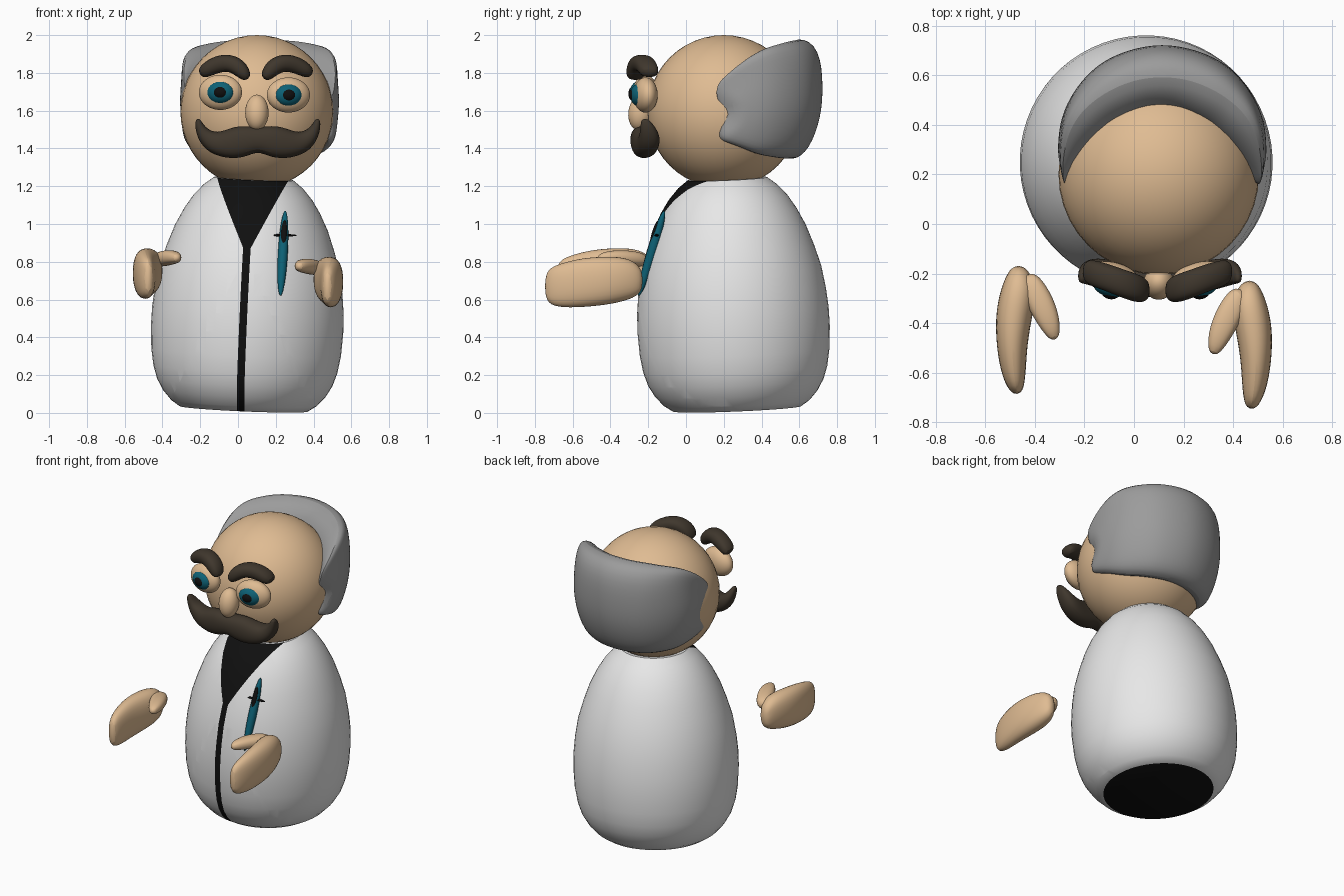
import bpy, bmesh
from math import sin, cos, pi, sqrt, radians
from mathutils import Vector

if "Cube" in bpy.data.objects:
    bpy.data.objects.remove(bpy.data.objects["Cube"])


def material(name, rgb):
    m = bpy.data.materials.new(name)
    m.use_nodes = True
    m.diffuse_color = (*rgb, 1)
    m.node_tree.nodes["Principled BSDF"].inputs["Base Color"].default_value = (*rgb, 1)
    return m


SKIN = material("skin", (.74, .5, .29))
WHITE = material("white coat", (.83, .83, .83))
BLACK = material("black", (.005, .005, .005))
GREY = material("grey hair", (.33, .33, .33))
BROWN = material("dark brown hair", (.05, .038, .026))
TEAL = material("teal", (.004, .12, .18))

HEAD = Vector((.1, .2, 1.595))
HEAD_R = .405
FACE_X = .095


def smooth(obj, angle=35):
    bpy.ops.object.select_all(action="DESELECT")
    obj.select_set(True)
    bpy.context.view_layer.objects.active = obj
    bpy.ops.object.shade_smooth_by_angle(angle=radians(angle))


def finish(name, bm, mats, subsurf=0, angle=35):
    bmesh.ops.recalc_face_normals(bm, faces=bm.faces)
    mesh = bpy.data.meshes.new(name)
    bm.to_mesh(mesh)
    bm.free()
    obj = bpy.data.objects.new(name, mesh)
    bpy.context.collection.objects.link(obj)
    for m in mats:
        mesh.materials.append(m)
    if subsurf:
        mod = obj.modifiers.new("rounding", "SUBSURF")
        mod.levels = mod.render_levels = subsurf
    smooth(obj, angle)
    return obj


def ellipsoid(name, center, radii, mat, rot=(0, 0, 0)):
    bpy.ops.mesh.primitive_uv_sphere_add(segments=40, ring_count=24, location=center, rotation=rot)
    obj = bpy.context.object
    obj.name = name
    obj.scale = radii
    obj.data.materials.append(mat)
    smooth(obj)
    return obj


def skin_loops(bm, loops):
    """Bridge closed loops of points and cap both ends."""
    rings = [[bm.verts.new(p) for p in loop] for loop in loops]
    n = len(rings[0])
    for a, b in zip(rings, rings[1:]):
        for i in range(n):
            j = (i + 1) % n
            bm.faces.new((a[i], a[j], b[j], b[i]))
    bm.faces.new(rings[0])
    bm.faces.new(rings[-1])


def sweep(bm, stations, ref):
    """Rounded-box sections along a path: x, y, z, half width, half depth along ref."""
    pts = [Vector(s[:3]) for s in stations]
    loops = []
    for i, (p, s) in enumerate(zip(pts, stations)):
        tangent = pts[min(i + 1, len(pts) - 1)] - pts[max(i - 1, 0)]
        side = tangent.cross(ref).normalized()
        loop = []
        for k in range(8):
            c, d = cos(k * pi / 4), sin(k * pi / 4)
            fat = 1.08 if k % 2 == 0 else 1.2
            loop.append(p + side * c * s[3] * fat + ref * d * s[4] * fat)
        loops.append(loop)
    skin_loops(bm, loops)


def mirrored(stations, x=0, dy=0, dz=0):
    return [(2 * x - s[0], s[1] + dy, s[2] + dz, *s[3:]) for s in stations]


# Coat: turned profile, with the collar and front opening cut in
profile = [(.34, 0), (.385, .03), (.43, .08), (.465, .14), (.488, .21), (.503, .3), (.51, .42),
           (.508, .52), (.498, .62), (.478, .74), (.445, .85), (.405, .96), (.36, 1.05),
           (.315, 1.12), (.262, 1.18), (.21, 1.22)]
bm = bmesh.new()
SEG = 64
skin_loops(bm, [[Vector((r * cos(2 * pi * k / SEG), r * sin(2 * pi * k / SEG), z))
                 for k in range(SEG)] for r, z in profile])
SLIT, APEX, SLOPE = .02, .87, .48
for s in (-1, 1):
    for co, no in (((s * SLIT, 0, 0), (s, 0, 0)), ((s * SLIT, 0, APEX), (s, 0, -SLOPE))):
        front = [f for f in bm.faces if f.calc_center_median().y < -.01]
        geom = front + list({e for f in front for e in f.edges}) + list({v for f in front for v in f.verts})
        bmesh.ops.bisect_plane(bm, geom=geom, plane_co=co, plane_no=no)
for f in bm.faces:
    c = f.calc_center_median()
    opening = c.y < -.01 and abs(c.x) < SLIT + max(0, SLOPE * (c.z - APEX))
    f.material_index = 1 if opening or c.z < .001 else 0
coat = finish("coat", bm, [WHITE, BLACK])
coat.location = (.03, .27, .022)
coat.rotation_euler = (.04, .045, -.045)

# Head and nose
ellipsoid("head", HEAD, (HEAD_R,) * 3, SKIN)
ellipsoid("nose", (.1, -.24, 1.59), (.062, .065, .095), SKIN, (-.15, 0, 0))

# Eyes
for s, side in ((-1, "right"), (1, "left")):
    x, z, yaw = FACE_X + s * .18 - .008, 1.69 - s * .007, (0, 0, s * .2)
    ellipsoid(side + "_eye", (x, -.215, z), (.116, .062, .093), SKIN, yaw)
    ellipsoid(side + "_iris", (x, -.248, z), (.074, .047, .06), TEAL, yaw)
    ellipsoid(side + "_pupil", (x, -.267, z), (.042, .037, .036), BLACK, yaw)

# Eyebrows
Y, Z = Vector((0, 1, 0)), Vector((0, 0, 1))
brow = [(-.205, -.19, 1.79, .03, .05), (-.14, -.205, 1.835, .045, .055), (-.06, -.235, 1.86, .048, .058),
        (.01, -.26, 1.83, .048, .058), (.055, -.27, 1.765, .025, .045)]
for side, path in (("right", brow), ("left", mirrored(brow, FACE_X))):
    bm = bmesh.new()
    sweep(bm, path, Y)
    finish(side + "_eyebrow", bm, [BROWN], 2, 60)

# Moustache
half = [(.105, -.235, 1.45, .06, .06), (.19, -.23, 1.437, .088, .064), (.28, -.215, 1.42, .074, .064),
        (.36, -.195, 1.435, .055, .06), (.41, -.195, 1.495, .03, .045), (.425, -.22, 1.56, .012, .02)]
bm = bmesh.new()
sweep(bm, mirrored(half, .105)[:0:-1] + half, Y)
finish("moustache", bm, [BROWN], 2, 60)

# Hair: a thick band around the back of the head, notched at the ears
ANGLES = (0, 30, 60, 75, 90, 100)
RIDGE_Z = (2.0, 1.99, 1.95, 1.88, 1.79, 1.73)
RIDGE_R = (.4, .41, .44, .425, .41, .4)
OUTER_R = (.53, .52, .475, .44, .42, .41)
INNER_R = (.25, .25, .28, .32, .37, .4)
BASE_Z = (1.33, 1.33, 1.35, 1.39, 1.42, 1.45)
BASE_R = (.37, .37, .37, .38, .385, .39)


def at(table, angle):
    for i in range(len(ANGLES) - 1):
        a, b = ANGLES[i:i + 2]
        if angle <= b:
            return table[i] + (table[i + 1] - table[i]) * (angle - a) / (b - a)
    return table[-1]


def hair_point(row, u):
    reach = (100, 100, 97, 84, 78, 90, 100, 98, 78)[row]
    phi = u * reach
    a = abs(phi)
    zt, zb, ro, rb, ri = (at(t, a) for t in (RIDGE_Z, BASE_Z, OUTER_R, BASE_R, INNER_R))
    r, z = ((ri, HEAD.z + sqrt(HEAD_R ** 2 - ri ** 2) - .02), (at(RIDGE_R, a), zt + .01),
            (ro * .97, zt - .07), (ro, zb + (zt - zb) * .6), (ro * .98, zb + (zt - zb) * .35),
            ((ro + rb) / 2 + .005, zb + .06), (rb, zb), (.28, zb + .04), (.24, 1.6))[row]
    t = radians(phi)
    return Vector((HEAD.x + .014 + r * sin(t), HEAD.y + r * cos(t), z))


bm = bmesh.new()
skin_loops(bm, [[hair_point(row, i / 9) for row in range(9)] for i in range(-9, 10)])
finish("hair", bm, [GREY], 2, 60)

# Hands: a mitten palm with a thumb
palm = [(.468, -.225, .7, .025, .06), (.46, -.3, .71, .07, .112), (.485, -.42, .7, .075, .128),
        (.495, -.55, .69, .062, .13), (.485, -.68, .672, .048, .115), (.47, -.75, .67, .02, .08)]
thumb = [(.44, -.26, .76, .04, .035), (.385, -.36, .775, .056, .042), (.34, -.46, .78, .046, .036),
         (.318, -.53, .775, .018, .02)]
for side in ("left", "right"):
    bm = bmesh.new()
    for path in (palm, thumb):
        sweep(bm, path if side == "left" else mirrored(path, 0, .06, .045), Z)
    finish(side + "_hand", bm, [SKIN], 2, 60)

# Pen with its clip and crossbar
low, high = Vector((.225, -.25, .62)), Vector((.25, -.115, 1.07))
axis = high - low
lean = axis.to_track_quat("Z", "Y").to_euler()
ellipsoid("pen", (low + high) / 2, (.026, .026, axis.length / 2), TEAL, lean)
ellipsoid("pen_clip", low + axis * .73 + Vector((0, -.016, 0)), (.016, .014, .075), BLACK, lean)
ellipsoid("pen_crossbar", (.24, -.155, .94), (.072, .012, .007), BLACK)
